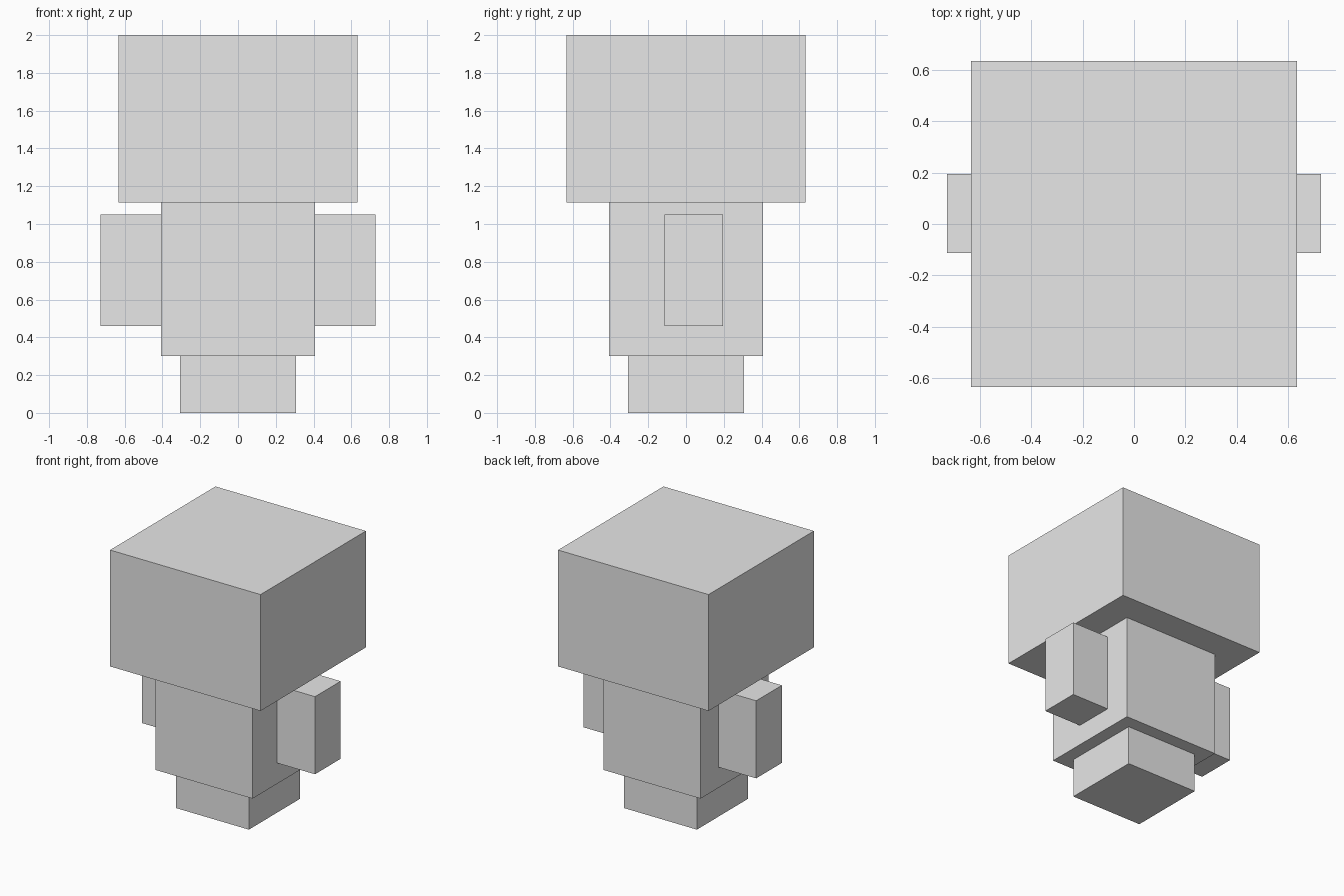
import bpy
from mathutils import Vector

default = bpy.data.objects.get("Cube")
if default:
    bpy.data.objects.remove(default, do_unlink=True)

# Single plain grey
grey = bpy.data.materials.new("light_grey")
grey.use_nodes = True
colour = (0.8, 0.8, 0.8, 1)
grey.diffuse_color = colour
grey.node_tree.nodes["Principled BSDF"].inputs["Base Color"].default_value = colour


def box(name, low, high):
    """Axis-aligned block between two opposite corners."""
    low, high = Vector(low), Vector(high)
    bpy.ops.mesh.primitive_cube_add(size=1, location=(low + high) / 2)
    obj = bpy.context.object
    obj.name = obj.data.name = name
    for v in obj.data.vertices:
        v.co *= high - low
    obj.data.materials.append(grey)
    return obj


HEAD, TORSO, LEG, ARM = 0.633, 0.408, 0.306, 0.727
HIP, NECK = 0.302, 1.115

# Head and torso
box("head", (-HEAD, -HEAD, NECK), (HEAD, HEAD, 2))
box("torso", (-TORSO, -TORSO, HIP), (TORSO, TORSO, NECK))

# Arms and legs, one on each side
for side, s in (("left", 1), ("right", -1)):
    inner, outer = sorted((s * TORSO, s * ARM))
    box(side + "_arm", (inner, -0.113, 0.46), (outer, 0.195, 1.05))
    inner, outer = sorted((0, s * LEG))
    box(side + "_leg", (inner, -LEG, 0), (outer, LEG, HIP))
